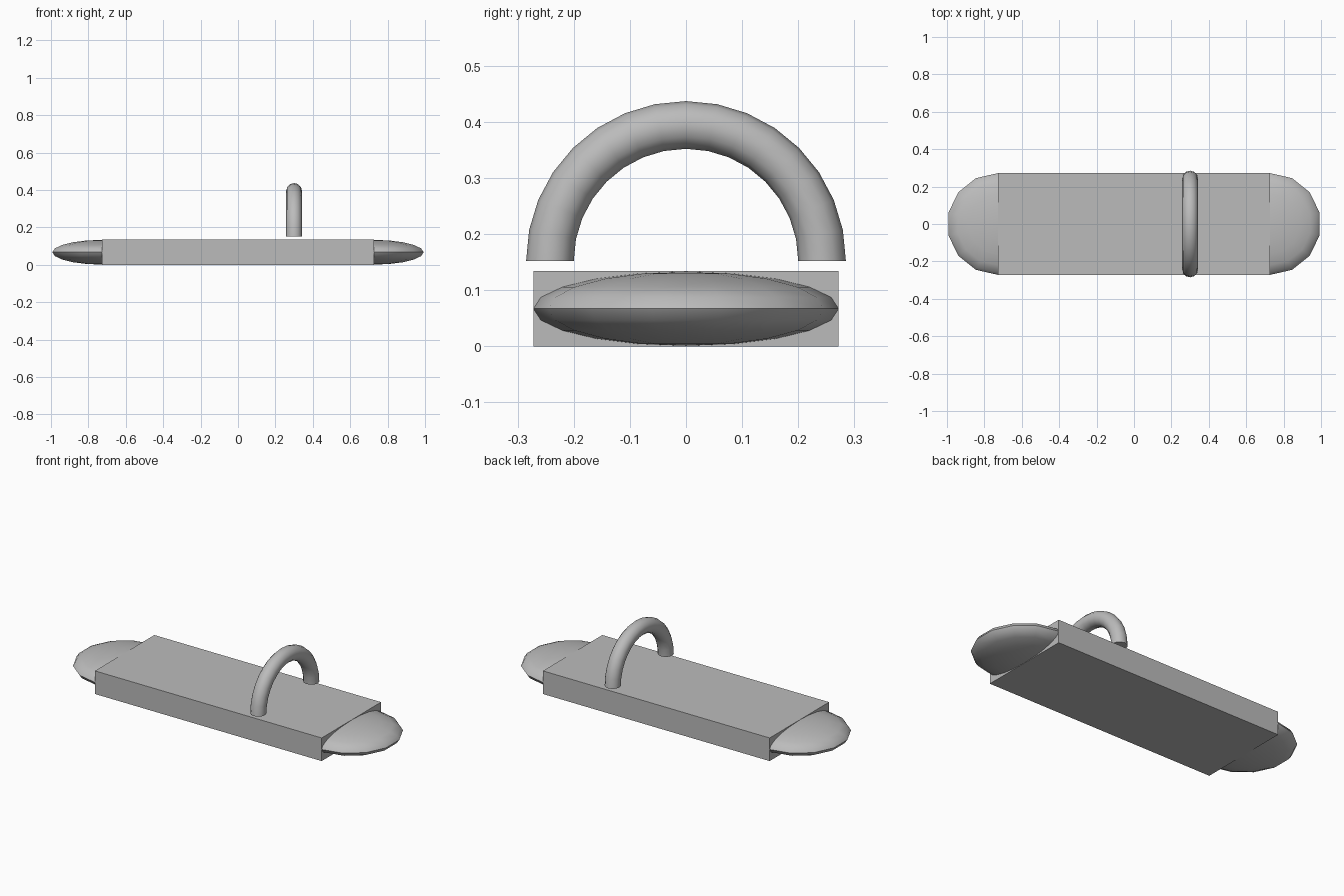
import bpy, bmesh, math
from mathutils import Matrix

if "Cube" in bpy.data.objects:
    bpy.data.objects.remove(bpy.data.objects["Cube"])

HALF_LEN, HALF_WID, THICK = 0.727, 0.272, 0.134

grey = bpy.data.materials.new("plain grey")
grey.diffuse_color = (0.5, 0.5, 0.5, 1)
grey.use_nodes = True
grey.node_tree.nodes["Principled BSDF"].inputs["Base Color"].default_value = grey.diffuse_color


def make(name, bm, smooth):
    bmesh.ops.recalc_face_normals(bm, faces=bm.faces)
    mesh = bpy.data.meshes.new(name)
    bm.to_mesh(mesh)
    bm.free()
    mesh.materials.append(grey)
    obj = bpy.data.objects.new(name, mesh)
    bpy.context.collection.objects.link(obj)
    if smooth:
        bpy.ops.object.select_all(action='DESELECT')
        obj.select_set(True)
        bpy.context.view_layer.objects.active = obj
        bpy.ops.object.shade_smooth_by_angle(angle=math.radians(50))
    return obj


# flat board
bm = bmesh.new()
bmesh.ops.create_cube(bm, size=1, matrix=Matrix.Translation((0, 0, THICK / 2))
                      @ Matrix.Diagonal((2 * HALF_LEN, 2 * HALF_WID, THICK, 1)))
make("board", bm, False)

# flattened round ends, half buried in the board
for side, label in ((-1, "left"), (1, "right")):
    bm = bmesh.new()
    bmesh.ops.create_uvsphere(
        bm, u_segments=14, v_segments=10, radius=1,
        matrix=Matrix.Translation((side * HALF_LEN, 0, THICK / 2))
        @ Matrix.Diagonal((HALF_WID, HALF_WID, THICK / 2 - 0.001, 1)))
    make(label + "_rounded_end", bm, True)

# half-ring strap standing across the board
ARC, SIDES, MAJOR, MINOR = 16, 12, 0.2425, 0.0425
bm = bmesh.new()
rings = []
for i in range(ARC + 1):
    a = math.pi * i / ARC
    ring = []
    for j in range(SIDES):
        b = math.tau * j / SIDES
        r = MAJOR + MINOR * math.cos(b)
        ring.append(bm.verts.new((0.3 + MINOR * math.sin(b),
                                  r * math.cos(a), 0.152 + r * math.sin(a))))
    rings.append(ring)
for p, q in zip(rings, rings[1:]):
    for j in range(SIDES):
        k = (j + 1) % SIDES
        bm.faces.new((p[j], p[k], q[k], q[j]))
bm.faces.new(rings[0])
bm.faces.new(rings[-1])
make("strap", bm, True)
